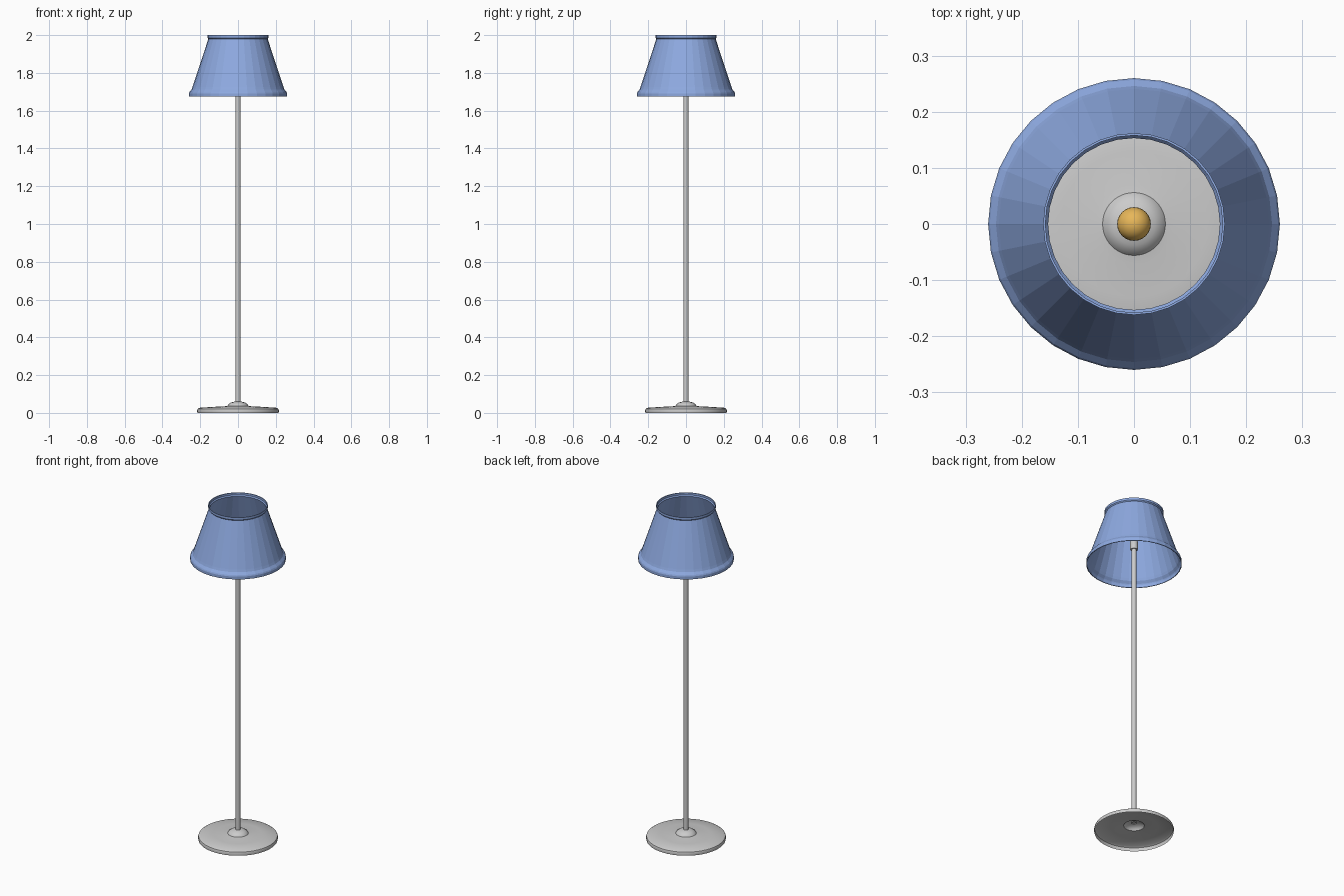
import bpy, bmesh, math

if "Cube" in bpy.data.objects:
    bpy.data.objects.remove(bpy.data.objects["Cube"])


def material(name, color):
    m = bpy.data.materials.new(name)
    m.diffuse_color = color
    m.use_nodes = True
    m.node_tree.nodes["Principled BSDF"].inputs["Base Color"].default_value = m.diffuse_color
    return m


def lathe(name, profile, sides=32, mat=None, smooth=True):
    """Revolve a (radius, z) profile, listed bottom/outside first, about z."""
    bm = bmesh.new()
    rings = []
    for r, z in profile:
        if r == 0:
            rings.append([bm.verts.new((0, 0, z))] * sides)
        else:
            rings.append([bm.verts.new((r * math.cos(2 * math.pi * i / sides),
                                        r * math.sin(2 * math.pi * i / sides), z))
                          for i in range(sides)])
    for a, b in zip(rings, rings[1:]):
        for i in range(sides):
            j = (i + 1) % sides
            corners = list(dict.fromkeys((a[i], a[j], b[j], b[i])))
            bm.faces.new(corners)
    me = bpy.data.meshes.new(name)
    bm.to_mesh(me)
    bm.free()
    ob = bpy.data.objects.new(name, me)
    bpy.context.collection.objects.link(ob)
    if mat:
        me.materials.append(mat)
    if smooth:
        bpy.ops.object.select_all(action='DESELECT')
        ob.select_set(True)
        bpy.context.view_layer.objects.active = ob
        bpy.ops.object.shade_smooth_by_angle(angle=math.radians(35))
    return ob


blue = material("shade_blue", (0.27, 0.40, 0.75, 1))
amber = material("bulb_amber", (0.80, 0.47, 0.10, 1))

# Hollow base, open underneath, with a small dome in the middle
lathe("base", [(0.215, 0), (0.217, 0.012), (0.214, 0.021), (0.204, 0.027),
               (0.13, 0.032), (0.07, 0.035), (0.056, 0.037), (0.050, 0.046),
               (0.038, 0.054), (0.022, 0.059), (0, 0.061)], 48)

# Slim pole
lathe("pole", [(0.0135, 0.055), (0.0135, 1.78), (0, 1.78)], 24)

# Bulb socket
lathe("socket", [(0, 1.765), (0.02, 1.765), (0.021, 1.77),
                 (0.021, 1.815), (0.018, 1.82), (0, 1.82)], 24)

# Bulb: short neck swelling into a round end
bulb = [(0.015, 1.815), (0.018, 1.83)]
for k in range(-3, 9):
    a = math.radians(90 * k / 8)
    bulb.append((0.03 * math.cos(a) if k < 8 else 0, 1.86 + 0.03 * math.sin(a)))
lathe("bulb", bulb, 24, amber)

# Faceted shade with flared lower rim and a collar at the top
shade = lathe("shade", [(0.260, 1.675), (0.260, 1.692), (0.257, 1.699),
                        (0.246, 1.712), (0.241, 1.725), (0.157, 1.980),
                        (0.162, 1.986), (0.162, 2.0)], 32, blue, smooth=False)
thick = shade.modifiers.new("thickness", 'SOLIDIFY')
thick.thickness = 0.004
thick.offset = -1
